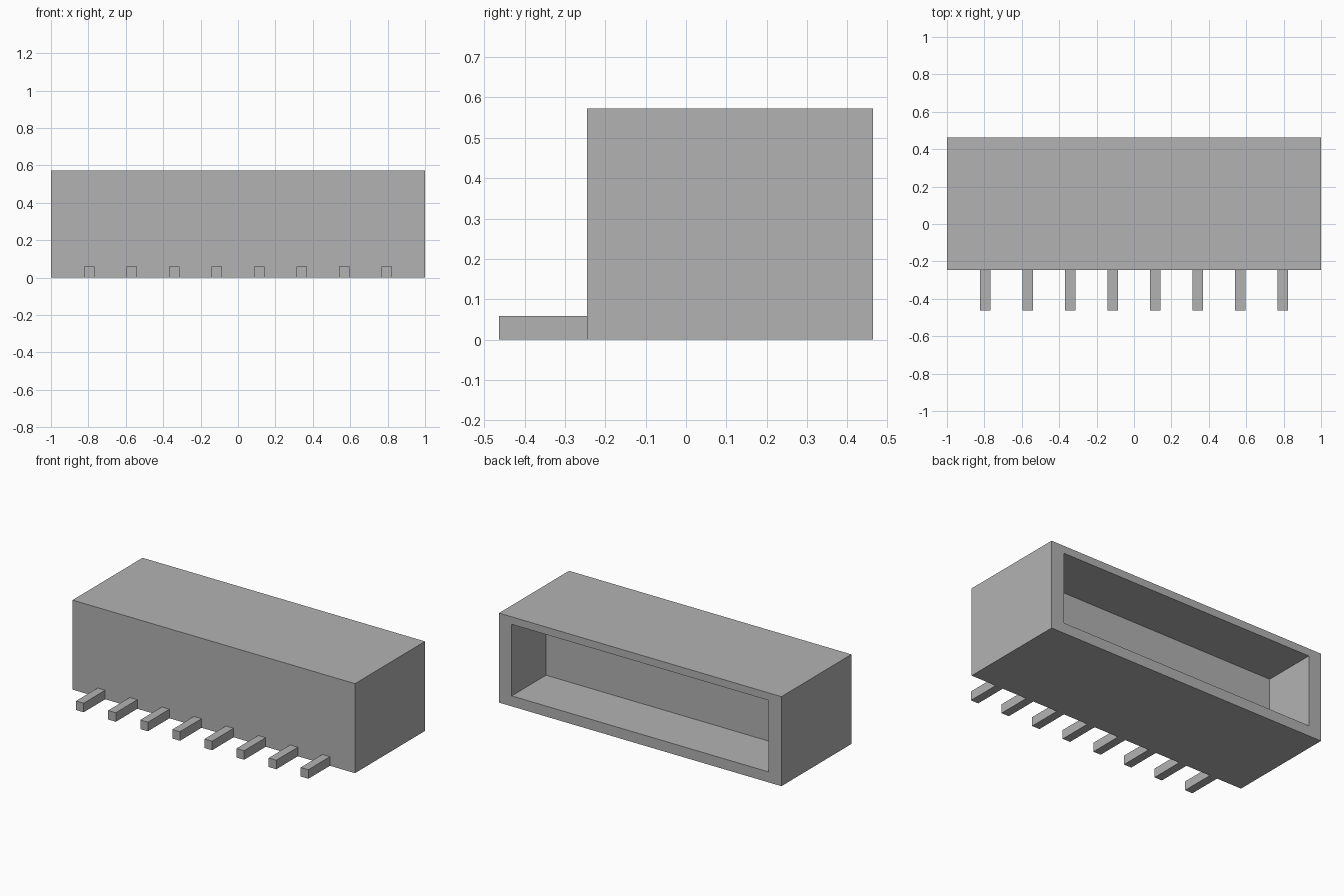
import bpy
import bmesh
from mathutils import Vector

cube = bpy.data.objects.get("Cube")
if cube:
    bpy.data.objects.remove(cube, do_unlink=True)

# One plain grey for the whole model
GREY = (0.448, 0.448, 0.448, 1.0)
grey = bpy.data.materials.new("light_grey")
grey.use_nodes = True
grey.diffuse_color = GREY
grey.node_tree.nodes["Principled BSDF"].inputs["Base Color"].default_value = GREY


def box_mesh(low, high):
    """Bmesh box between two opposite corners."""
    low, high = Vector(low), Vector(high)
    bm = bmesh.new()
    bmesh.ops.create_cube(bm, size=1)
    bmesh.ops.scale(bm, vec=high - low, verts=bm.verts)
    bmesh.ops.translate(bm, vec=(low + high) / 2, verts=bm.verts)
    return bm


def finish(bm, name):
    mesh = bpy.data.meshes.new(name)
    bm.to_mesh(mesh)
    bm.free()
    mesh.materials.append(grey)
    obj = bpy.data.objects.new(name, mesh)
    bpy.context.collection.objects.link(obj)
    return obj


FRONT, BACK, HEIGHT = -0.245, 0.463, 0.573

# Housing: a block whose back face is inset and pushed in to form the socket
bm = box_mesh((-1, FRONT, 0), (1, BACK, HEIGHT))
back = max(bm.faces, key=lambda f: f.calc_center_median().y)
bmesh.ops.inset_individual(bm, faces=[back], thickness=0.05)
for v in back.verts:
    v.co.x = 0.91 if v.co.x > 0 else -0.91
    v.co.z = HEIGHT - 0.048 if v.co.z > HEIGHT / 2 else 0.067
socket = bmesh.ops.extrude_discrete_faces(bm, faces=[back])["faces"][0]
bmesh.ops.translate(bm, vec=(0, -0.347, 0), verts=socket.verts)
bmesh.ops.recalc_face_normals(bm, faces=bm.faces)
finish(bm, "housing")

# Row of contact pins along the bottom front edge
PINS, PITCH, HALF_WIDTH = 8, 0.2273, 0.027
for i in range(PINS):
    x = (i - (PINS - 1) / 2) * PITCH
    pin = box_mesh((x - HALF_WIDTH, -BACK, 0), (x + HALF_WIDTH, FRONT, 0.058))
    finish(pin, f"pin_{i + 1}")
